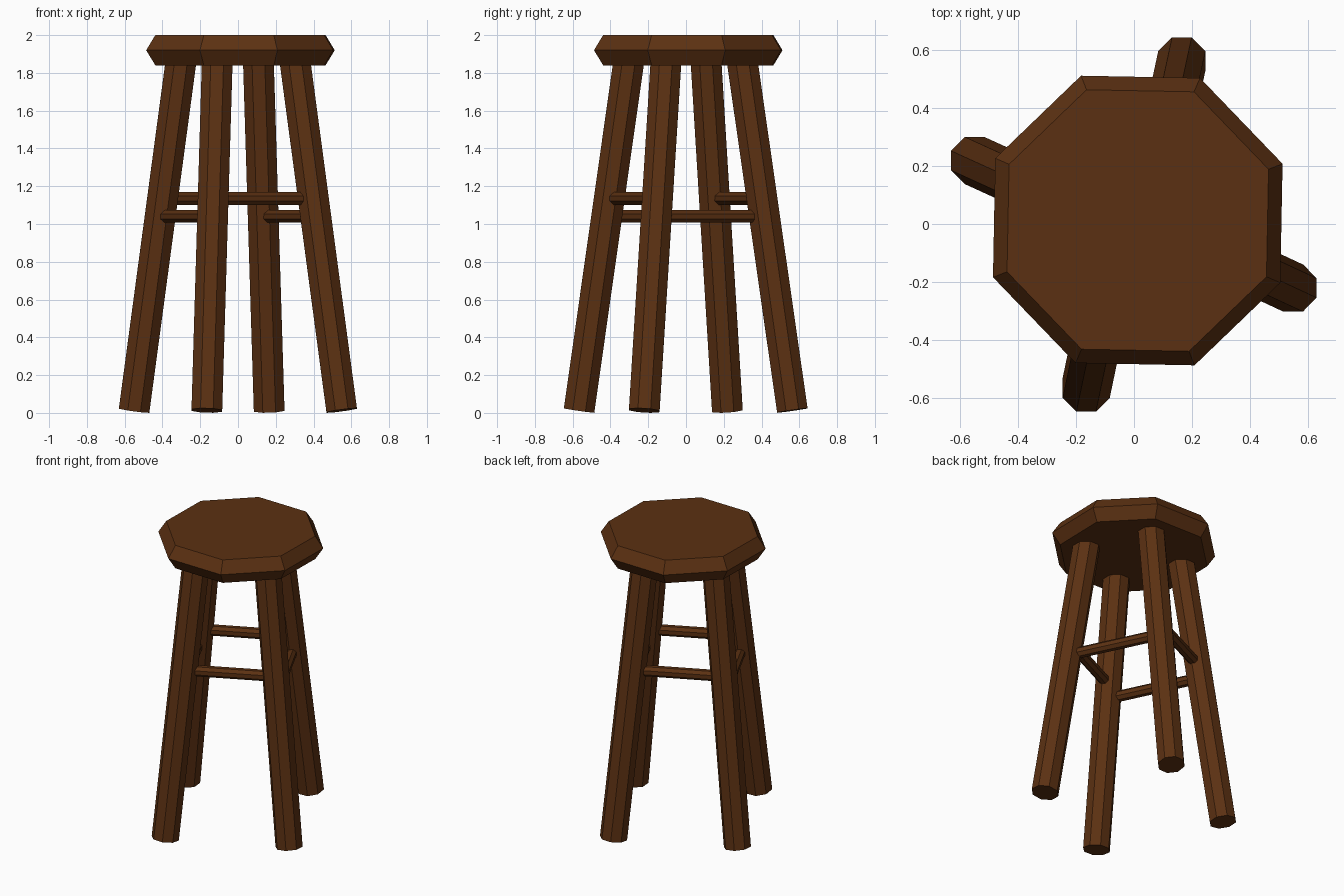
import bpy, bmesh, math
from mathutils import Vector, Matrix

if "Cube" in bpy.data.objects:
    bpy.data.objects.remove(bpy.data.objects["Cube"])

wood = bpy.data.materials.new("dark brown wood")
wood.diffuse_color = (0.105, 0.030, 0.006, 1)
wood.use_nodes = True
wood.node_tree.nodes["Principled BSDF"].inputs["Base Color"].default_value = wood.diffuse_color


def make_object(name, bm):
    bmesh.ops.recalc_face_normals(bm, faces=bm.faces)
    mesh = bpy.data.meshes.new(name)
    bm.to_mesh(mesh)
    bm.free()
    mesh.materials.append(wood)
    ob = bpy.data.objects.new(name, mesh)
    bpy.context.collection.objects.link(ob)


def bar(name, a, b, radius, across=False):
    """Eight-sided bar from a to b, ends cut square to its axis."""
    a, b = Vector(a), Vector(b)
    d = b - a
    if across:
        rot = d.to_track_quat('Z', 'Y')
    else:
        rot = Vector((0, 0, 1)).rotation_difference(d)
    m = Matrix.Translation((a + b) / 2) @ rot.to_matrix().to_4x4() @ Matrix.Rotation(math.pi / 8, 4, 'Z')
    # start from a vertex on the x axis so the flats end up axis-aligned
    bm = bmesh.new()
    rings = []
    for z in (-d.length / 2, d.length / 2):
        rings.append([bm.verts.new(m @ Vector((radius * math.cos(i * math.pi / 4),
                                               radius * math.sin(i * math.pi / 4), z)))
                      for i in range(8)])
    for i in range(8):
        j = (i + 1) % 8
        bm.faces.new((rings[0][i], rings[0][j], rings[1][j], rings[1][i]))
    bm.faces.new(rings[0])
    bm.faces.new(rings[1])
    make_object(name, bm)


# Seat: octagon with a widest ring half way up
bm = bmesh.new()
phase = math.radians(22.5 - 1.1)
rings = [[bm.verts.new((0.013 + r * math.cos(phase + i * math.pi / 4),
                        0.012 + r * math.sin(phase + i * math.pi / 4), z)) for i in range(8)]
         for r, z in ((0.484, 1.84), (0.536, 1.92), (0.484, 2.0))]
for lo, hi in zip(rings, rings[1:]):
    for i in range(8):
        j = (i + 1) % 8
        bm.faces.new((lo[i], lo[j], hi[j], hi[i]))
bm.faces.new(rings[0])
bm.faces.new(rings[-1])
make_object("seat", bm)

# Splayed legs: foot centre and centre under the seat
legs = {
    "left": ((-0.55, 0.219, 0.013), (-0.302, 0.106, 1.86)),
    "front": ((-0.165, -0.566, 0.013), (-0.110, -0.303, 1.86)),
    "right": ((0.549, -0.221, 0.013), (0.302, -0.106, 1.86)),
    "back": ((0.165, 0.563, 0.013), (0.108, 0.298, 1.86)),
}
for name, (foot, top) in legs.items():
    bar(name + "_leg", foot, top, 0.088)

# Rungs between neighbouring legs, alternating in height
for a, b, z in (("front", "right", 1.135), ("left", "back", 1.135),
                ("front", "left", 1.04), ("right", "back", 1.04)):
    ends = [Vector(legs[n][0]).lerp(Vector(legs[n][1]), (z - 0.013) / 1.847) for n in (a, b)]
    bar(a + "_" + b + "_rung", ends[0], ends[1], 0.036, across=True)
